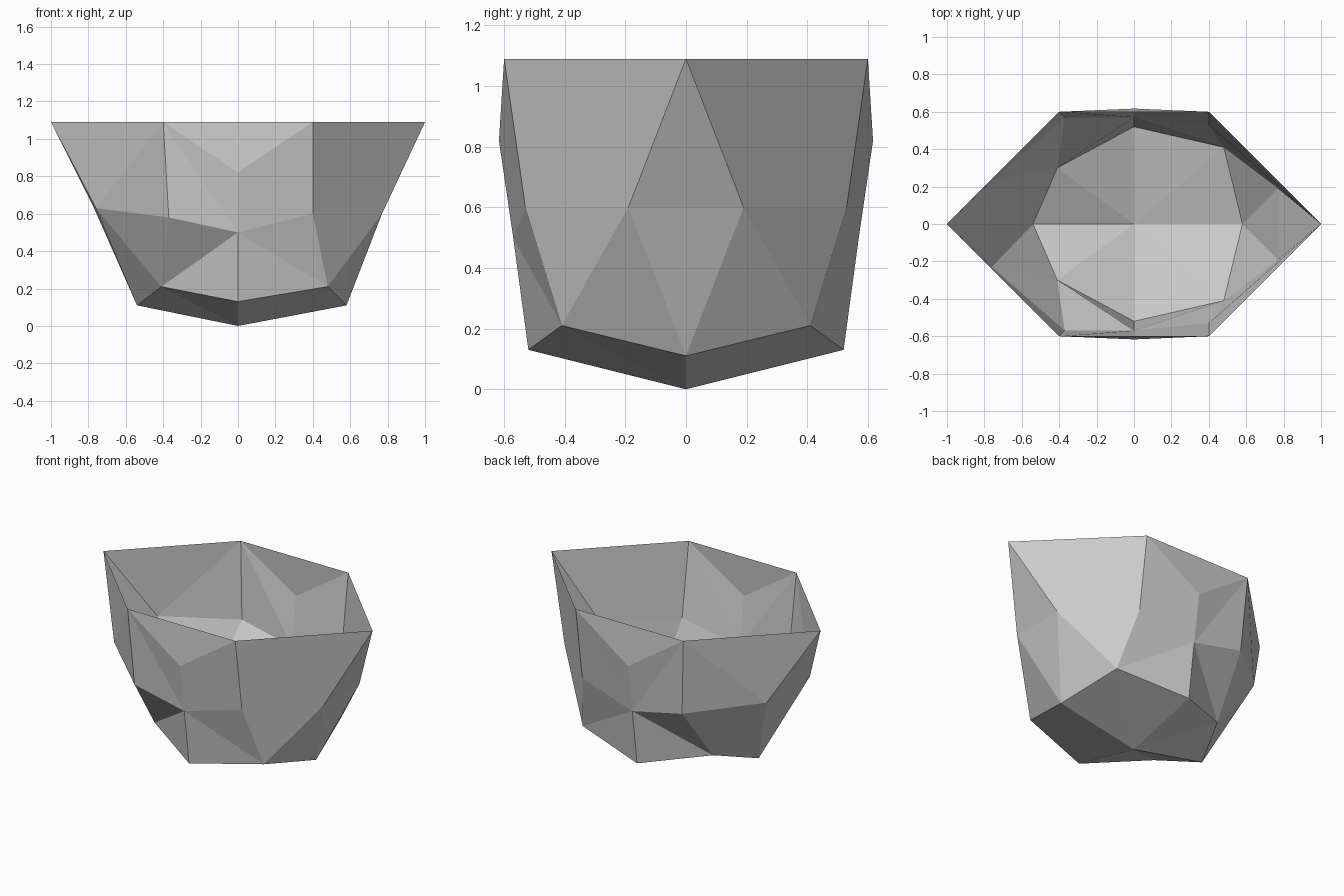
import bpy
import bmesh

# Remove the default cube
cube = bpy.data.objects.get("Cube")
if cube:
    bpy.data.objects.remove(cube, do_unlink=True)

# Material
stone = bpy.data.materials.new("plain_grey")
stone.use_nodes = True
grey = (0.6, 0.6, 0.6, 1.0)
stone.diffuse_color = grey
stone.node_tree.nodes["Principled BSDF"].inputs["Base Color"].default_value = grey

# Corners of the front half, from rim to base
points = {
    "rim_left": (1, 0, 1.09),
    "rim_front_left": (0.4, -0.6, 1.09),
    "rim_front_right": (-0.4, -0.6, 1.09),
    "rim_right": (-1, 0, 1.09),
    "lip": (0, -0.617, 0.82),
    "side_left": (0.77, -0.19, 0.6),
    "axis_left": (0.77, 0, 0.6),
    "waist_left": (0.4, -0.53, 0.6),
    "waist": (0, -0.57, 0.5),
    "waist_right": (-0.37, -0.57, 0.58),
    "side_right": (-0.76, -0.23, 0.63),
    "axis_right": (-0.77, 0, 0.63),
    "foot_left": (0.58, 0, 0.11),
    "foot_front_left": (0.48, -0.41, 0.21),
    "foot_front": (0, -0.52, 0.13),
    "foot_front_right": (-0.41, -0.3, 0.21),
    "foot_right": (-0.54, 0, 0.11),
    "bottom": (0, 0, 0),
}

# Facets of the front half
facets = [
    # left wall
    "rim_left axis_left side_left",
    "axis_left foot_left side_left",
    "rim_left side_left waist_left rim_front_left",
    "side_left foot_front_left waist_left",
    "side_left foot_left foot_front_left",
    # front wall
    "rim_front_left lip rim_front_right",
    "rim_front_left waist lip",
    "rim_front_right lip waist",
    "rim_front_left waist_left waist",
    "rim_front_right waist waist_right",
    "waist_left foot_front_left waist",
    "waist foot_front_left foot_front",
    "waist foot_front foot_front_right",
    "waist foot_front_right waist_right",
    # right wall
    "rim_front_right waist_right side_right",
    "rim_front_right side_right rim_right",
    "waist_right foot_front_right side_right",
    "side_right foot_front_right foot_right",
    "rim_right side_right axis_right",
    "axis_right side_right foot_right",
]

# Base fan
feet = ["foot_left", "foot_front_left", "foot_front", "foot_front_right", "foot_right"]
facets += [f"bottom {a} {b}" for a, b in zip(feet, feet[1:])]

bm = bmesh.new()
verts = {name: bm.verts.new(co) for name, co in points.items()}
for facet in facets:
    bm.faces.new([verts[name] for name in facet.split()])
bmesh.ops.recalc_face_normals(bm, faces=bm.faces[:])
bm.normal_update()

# Keep the normals on the outside of the bowl
bm.faces.ensure_lookup_table()
if bm.faces[-1].normal.z > 0:
    bmesh.ops.reverse_faces(bm, faces=bm.faces[:])

mesh = bpy.data.meshes.new("faceted_bowl")
bm.to_mesh(mesh)
bm.free()
mesh.materials.append(stone)
bowl = bpy.data.objects.new("faceted_bowl", mesh)
bpy.context.collection.objects.link(bowl)

# Back half
mirror = bowl.modifiers.new("back_half", "MIRROR")
mirror.use_axis = (False, True, False)
mirror.merge_threshold = 0.001
